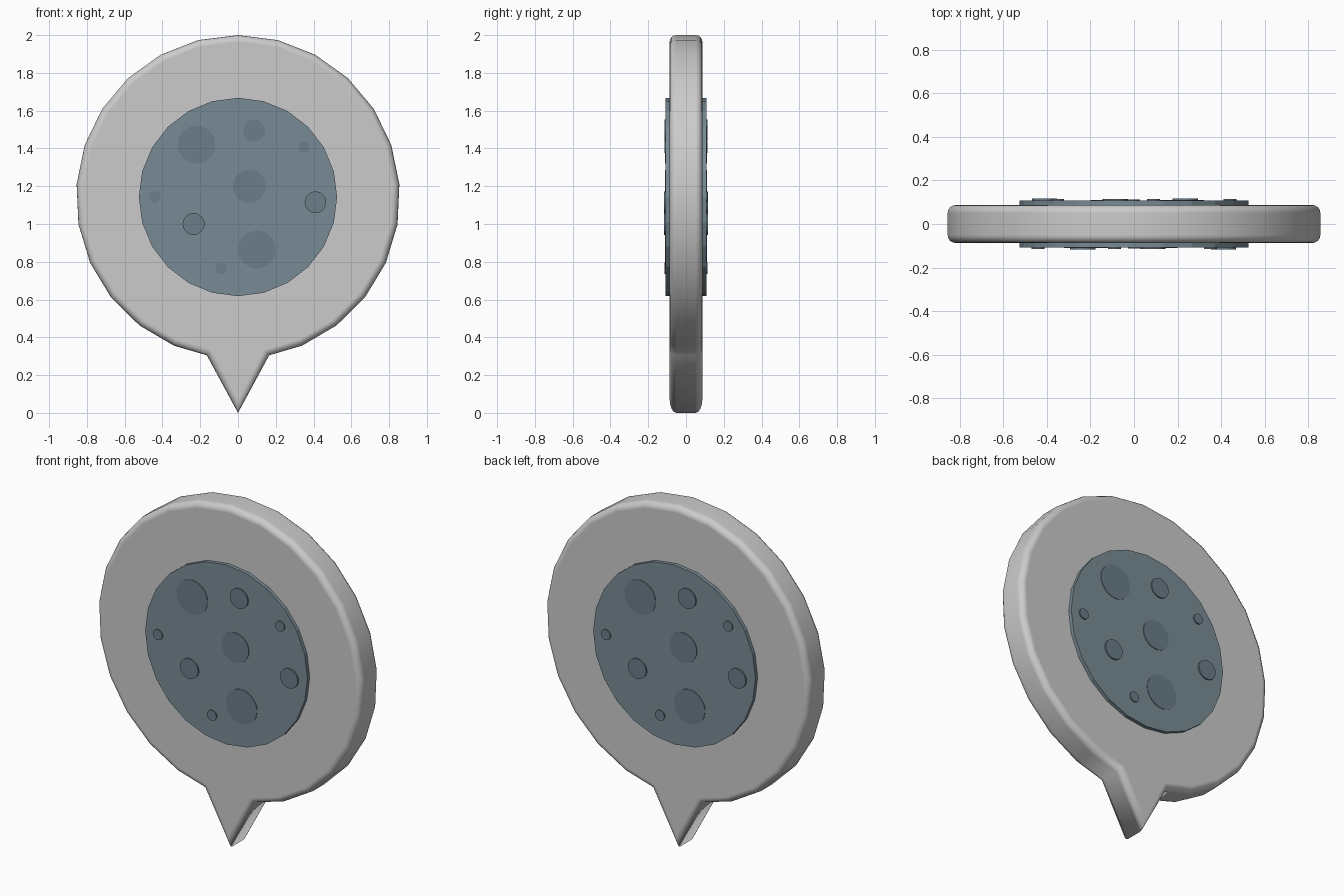
import bpy, bmesh
from math import sin, cos, pi, radians
from mathutils import Matrix

if "Cube" in bpy.data.objects:
    bpy.data.objects.remove(bpy.data.objects["Cube"])

CZ = 1.143      # height of the round centre
HALF = 0.087    # half thickness of the body


def material(name, rgb):
    m = bpy.data.materials.new(name)
    m.diffuse_color = (*rgb, 1)
    m.use_nodes = True
    m.node_tree.nodes["Principled BSDF"].inputs["Base Color"].default_value = m.diffuse_color
    return m


def finish(bm, name, mat=None):
    bmesh.ops.recalc_face_normals(bm, faces=bm.faces)
    me = bpy.data.meshes.new(name)
    bm.to_mesh(me)
    bm.free()
    ob = bpy.data.objects.new(name, me)
    bpy.context.collection.objects.link(ob)
    if mat:
        me.materials.append(mat)
    return ob


# Pin-shaped body: round outline with a pointed tail, rounded front and back rims
R, STEP = 0.857, radians(14.25)
right = [(R * sin(i * STEP), CZ + R * cos(i * STEP)) for i in range(1, 12)] + [(0.165, 0.305)]
outline = [(0, CZ + R)] + right + [(0, 0)] + [(-x, z) for x, z in reversed(right)]
bm = bmesh.new()
front = bm.faces.new([bm.verts.new((x, -HALF, z)) for x, z in outline])
ext = bmesh.ops.extrude_face_region(bm, geom=[front], use_keep_orig=True)
bmesh.ops.translate(bm, verts=[g for g in ext["geom"] if isinstance(g, bmesh.types.BMVert)],
                    vec=(0, 2 * HALF, 0))
rims = [e for e in bm.edges if abs(e.verts[0].co.y - e.verts[1].co.y) < 1e-5]
bmesh.ops.bevel(bm, geom=rims, offset=0.036, segments=4, profile=0.5,
                affect='EDGES', clamp_overlap=False)
for f in bm.faces:
    f.smooth = True
for e in bm.edges:      # facets stay crisp across the thickness
    if abs(e.verts[0].co.y - e.verts[1].co.y) > HALF:
        e.smooth = False
body = finish(bm, "pin_body")
body.modifiers.new("weighted_normals", 'WEIGHTED_NORMAL').keep_sharp = True


# Thin discs facing front; the back set is the same turned half way round z
def disc(name, x, z, r, y_out, y_in, sides, turn, mat):
    bm = bmesh.new()
    bmesh.ops.create_cone(bm, cap_ends=True, segments=sides, radius1=r, radius2=r,
                          depth=y_out - y_in,
                          matrix=Matrix.Rotation(turn, 4, 'Z')
                          @ Matrix.Translation((x, -(y_out + y_in) / 2, z))
                          @ Matrix.Rotation(pi / 2, 4, 'X'))
    return finish(bm, name, mat)


plate_mat = material("slate", (0.19, 0.26, 0.30))
spot_mat = material("dark_slate", (0.146, 0.205, 0.25))
# x, z, radius, outer face
spots = [(-0.22, 1.42, 0.10, 0.111), (0.10, 0.865, 0.10, 0.111), (0.06, 1.20, 0.087, 0.112),
         (0.085, 1.495, 0.058, 0.115), (0.41, 1.115, 0.057, 0.116), (-0.235, 1.0, 0.058, 0.117),
         (0.35, 1.405, 0.03, 0.115), (-0.44, 1.143, 0.03, 0.115), (-0.09, 0.765, 0.03, 0.115)]

for side, turn in (("front", 0), ("back", pi)):
    disc(f"{side}_plate", 0, CZ, 0.525, 0.108, 0.08, 24, turn, plate_mat)
    for i, (x, z, r, y) in enumerate(spots):
        disc(f"{side}_spot_{i + 1}", x, z, r, y, 0.10, 32, turn, spot_mat)
